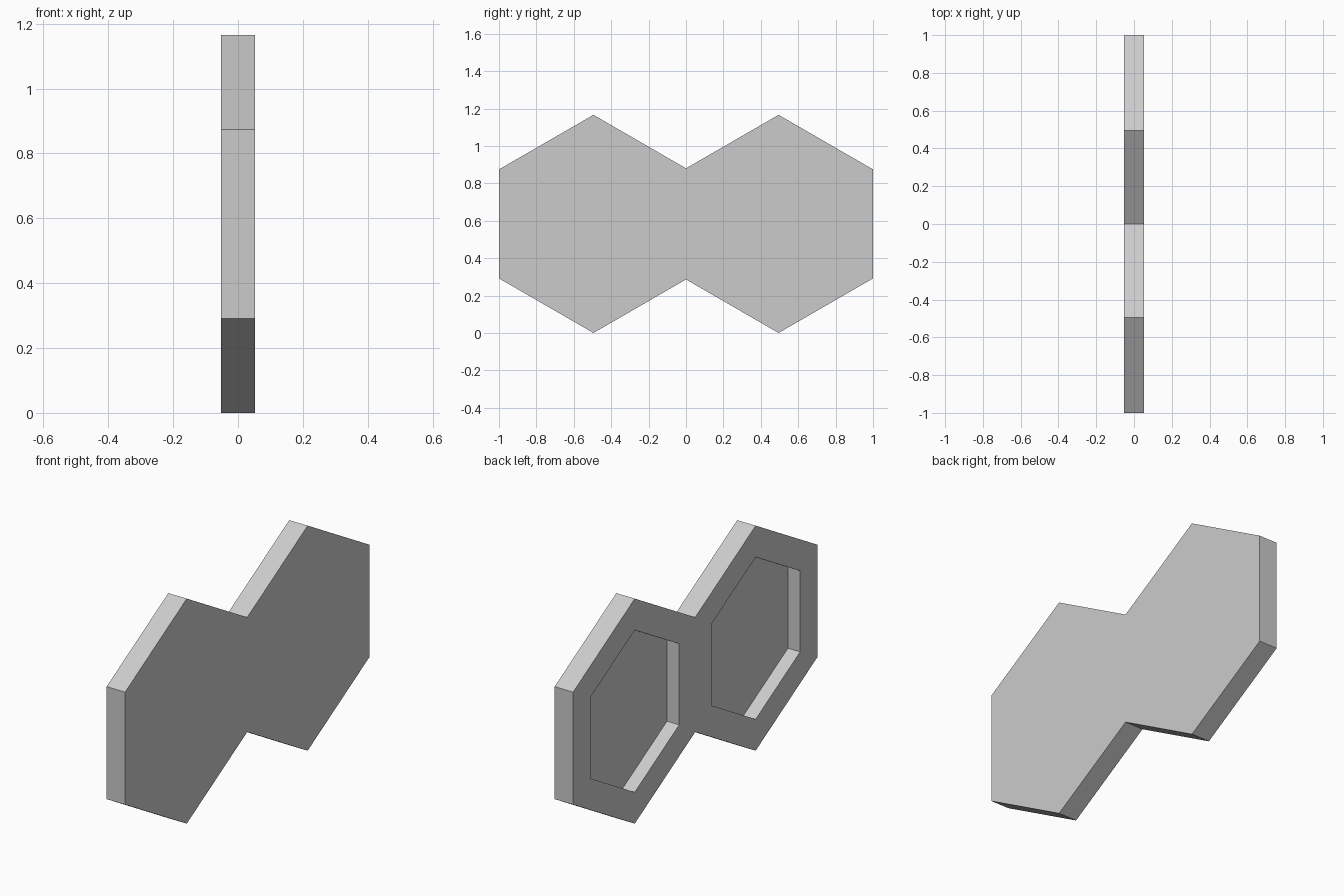
import bpy, bmesh, math

if "Cube" in bpy.data.objects:
    bpy.data.objects.remove(bpy.data.objects["Cube"])

R = 0.583            # outer hexagon radius
CY = 0.495           # centre offset of each hexagon
HALF = 0.053         # half thickness
POCKET_R = 0.42      # pocket hexagon radius
POCKET_DEPTH = 0.07


def hexagon(cy, r):
    """Pointed-top hexagon in the YZ plane, starting at the top point."""
    return [(cy + r * math.sin(math.radians(60 * i)),
             R + r * math.cos(math.radians(60 * i))) for i in range(6)]


def prism(name, outline, x0, x1):
    bm = bmesh.new()
    face = bm.faces.new([bm.verts.new((x0, y, z)) for y, z in outline])
    ext = bmesh.ops.extrude_face_region(bm, geom=[face])
    moved = [g for g in ext["geom"] if isinstance(g, bmesh.types.BMVert)]
    bmesh.ops.translate(bm, verts=moved, vec=(x1 - x0, 0, 0))
    bmesh.ops.recalc_face_normals(bm, faces=bm.faces)
    mesh = bpy.data.meshes.new(name)
    bm.to_mesh(mesh)
    bm.free()
    obj = bpy.data.objects.new(name, mesh)
    bpy.context.collection.objects.link(obj)
    return obj


# Double hexagon plate: right half outline, mirrored across y = 0
valley = R - CY * math.tan(math.radians(30))
right = [(0, R + valley)] + hexagon(CY, R)[:4] + [(0, R - valley)]
left = [(-y, z) for y, z in reversed(right[1:-1])]
plate = prism("double_hexagon_plate", right + left, -HALF, HALF)

# Hexagonal pockets sunk into the -x face
for side in (-1, 1):
    cutter = prism("pocket_cutter", hexagon(side * CY, POCKET_R),
                   -HALF - 0.1, -HALF + POCKET_DEPTH)
    cutter.hide_render = True
    cutter.hide_set(True)
    mod = plate.modifiers.new("pocket", 'BOOLEAN')
    mod.operation = 'DIFFERENCE'
    mod.solver = 'EXACT'
    mod.object = cutter

# Apply the cuts and discard the cutters
bpy.context.view_layer.objects.active = plate
plate.select_set(True)
for mod in list(plate.modifiers):
    cutter = mod.object
    bpy.ops.object.modifier_apply(modifier=mod.name)
    bpy.data.objects.remove(cutter)
